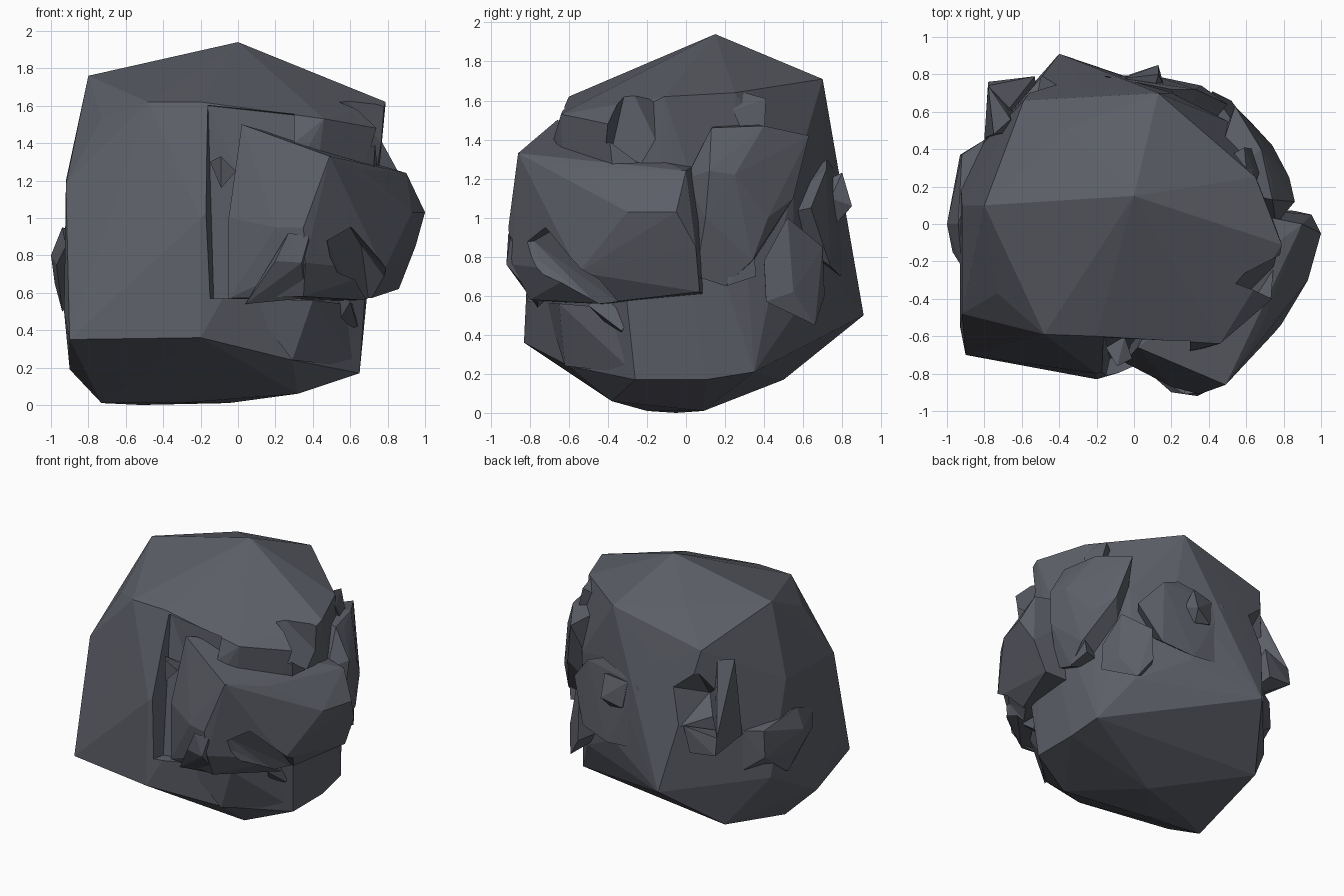
import bpy, bmesh

slate = bpy.data.materials.new("slate grey")
slate.diffuse_color = (0.108, 0.114, 0.138, 1)


def chunk(name, pts):
    """Flat-faced rock piece: convex hull of a few corner points."""
    bm = bmesh.new()
    for p in pts:
        bm.verts.new(p)
    bmesh.ops.convex_hull(bm, input=bm.verts)
    loose = [v for v in bm.verts if not v.link_faces]
    bmesh.ops.delete(bm, geom=loose, context='VERTS')
    bmesh.ops.recalc_face_normals(bm, faces=bm.faces)
    me = bpy.data.meshes.new(name)
    bm.to_mesh(me)
    bm.free()
    me.materials.append(slate)
    ob = bpy.data.objects.new(name, me)
    bpy.context.collection.objects.link(ob)
    return ob


def carve(target, pts):
    """Chip a hull-shaped notch out of a piece."""
    c = chunk(target.name + "_cutter", pts)
    c.hide_render = True
    c.hide_viewport = True
    m = target.modifiers.new("notch", 'BOOLEAN')
    m.operation = 'DIFFERENCE'
    m.object = c
    m.solver = 'EXACT'


# Main boulder body
body = chunk("boulder_body", [
    (0, .15, 1.94), (-.8, .1, 1.76), (-.36, .51, 1.755), (-.65, .5, 1.59),
    (-.59, .66, 1.54), (-.27, .73, 1.39), (.13, .70, 1.71),
    (.65, .25, 1.64), (.79, -.11, 1.62), (.74, -.4, 1.48), (.46, -.64, 1.53),
    (-.2, -.6, 1.62), (-.48, -.59, 1.62), (-.73, -.37, 1.53),
    (-.92, -.48, 1.18), (-.92, .1, 1.2), (-.2, -.8, 1.0),
    (-.93, -.55, .5), (-.9, -.7, .35), (-.2, -.83, .36), (.29, -.6, .24),
    (.65, -.26, .17), (.65, .1, .17), (.63, .35, .21), (-.4, .91, .5),
    (-.9, -.3, .19), (-.93, .3, .52), (-.68, .5, .17), (-.73, -.16, .01),
    (-.52, -.05, 0), (-.31, -.2, .01), (-.05, .09, .01), (.32, -.38, .06),
    (.2, .7, 1.3), (.5, .55, 1.2), (.45, .55, .5), (.1, .74, .7)])
# Shallow valley beside the front left face
carve(body, [(-.19, -1, .57), (-.13, -.72, .57), (.3, -.6, .57), (.3, -1, .57),
             (-.19, -1, 1.6), (-.16, -.59, 1.6), (.3, -.58, 1.55), (.3, -1, 1.6)])
# Notch in the shelf above the overhang
carve(body, [(.53, -.3, 1.7), (.6, -.4, 1.26), (.86, -.13, 1.64), (.82, -.42, 1.5),
             (.86, -.1, 1.28), (.7, -.3, 1.78)])
# Hollow in the rear left
carve(body, [(-.6, .78, 1.5), (-.3, .95, 1.33), (-.46, 1.0, .85), (-.9, .7, 1.3),
             (-.55, .5, 1.15), (-.8, .7, .9)])

# Overhanging front right block
jut = chunk("overhang_block", [
    (.02, -.66, 1.50), (-.05, -.74, 1.0), (-.05, -.74, .57), (.2, -.87, .95),
    (.35, -.91, .95), (.49, -.86, 1.33), (.66, -.59, 1.26), (.9, 0, 1.24),
    (1.0, -.05, 1.03), (.95, .05, .85), (.86, .07, .62), (.93, -.3, 1.03),
    (.36, -.89, .76), (.68, -.45, .56), (.35, -.8, .58), (.78, -.55, .72),
    (.5, .1, .6), (.4, .1, 1.3), (.1, -.3, .55)])
# Slanted pocket below the brow
carve(jut, [(.45, -1.0, .86), (.48, -.78, .88), (.62, -.95, .95), (.60, -.66, .95),
            (.72, -.9, .85), (.66, -.55, .85), (.5, -.75, .78), (.88, -.5, .64),
            (.7, -.33, .55), (.88, -.36, .55), (.62, -.45, .55)])

# Square nub and shards under the overhang
chunk("front_nub", [(.27, -.91, .92), (.38, -.9, .9), (.34, -.92, .76), (.2, -.9, .77),
                    (.04, -.76, .54), (.36, -.76, .57), (.3, -.6, .7)])
chunk("under_shard", [(.55, -.45, .6), (.62, -.25, .53), (.5, -.33, .38),
                      (.64, -.33, .42), (.6, -.5, .55), (.45, -.3, .5)])
chunk("front_shard", [(-.15, -.66, 1.3), (-.09, -.76, 1.33), (-.01, -.72, 1.25),
                      (-.09, -.75, 1.16), (-.05, -.6, 1.25)])
chunk("chin_wedge", [(.05, -.72, .56), (.4, -.65, .56), (.29, -.62, .24), (.2, -.4, .4),
                     (.65, -.28, .53), (.64, -.26, .2)])

# Right rear slabs
chunk("right_slab", [
    (.74, .13, 1.46), (.74, .23, 1.43), (.68, .4, 1.47), (.54, .63, 1.42),
    (.62, .55, 1.1), (.74, .42, 1.0), (.76, .34, .78), (.74, .2, .65),
    (.84, .1, 1.0), (.86, .12, 1.24), (.83, .25, 1.22), (.76, .0, 1.2),
    (.74, .05, .7), (.4, .2, 1.5), (.4, .3, .7)])
chunk("right_knob", [(.6, .3, 1.64), (.59, .41, 1.61), (.64, .4, 1.42), (.68, .32, 1.37),
                     (.66, .24, 1.55), (.4, .3, 1.5)])
chunk("right_toe", [(.75, .23, .79), (.74, .35, .8), (.73, .36, .7), (.75, .21, .65),
                    (.4, .25, .7)])
chunk("right_lower_boss", [
    (.55, .52, 1.0), (.62, .4, .78), (.64, .41, .57), (.52, .66, .45),
    (.42, .71, .6), (.42, .7, .85), (.6, .55, .62), (.2, .4, .7)])

# Rear bosses
chunk("back_knob", [(.13, .8, 1.23), (.16, .74, 1.1), (.13, .85, 1.06), (-.02, .8, 1.0),
                    (-.05, .78, 1.2), (.1, .78, .98), (.05, .5, 1.1)])
chunk("back_right_boss", [
    (.33, .72, 1.25), (.5, .64, 1.05), (.36, .74, .75), (.12, .79, .7),
    (-.24, .8, .73), (-.15, .79, 1.2), (.2, .72, 1.3), (.3, .4, 1.0)])
chunk("back_left_boss", [
    (-.53, .79, 1.0), (-.58, .78, .8), (-.78, .76, .82), (-.78, .74, .95),
    (-.8, .45, .88), (-.5, .5, .7)])
chunk("back_left_ridge", [(-.75, .48, 1.45), (-.66, .56, 1.45), (-.7, .64, 1.2),
                          (-.78, .74, .95), (-.8, .46, .88), (-.55, .5, 1.1)])

# Left side lobe
chunk("left_lobe", [
    (-1.0, 0, .8), (-.98, .02, .65), (-.97, -.15, .75), (-.92, -.23, .85),
    (-.94, 0, .95), (-.92, .37, .9), (-.93, .37, .7), (-.94, .1, .5),
    (-.8, .45, .6), (-.8, .45, .9), (-.7, .1, .8)])
